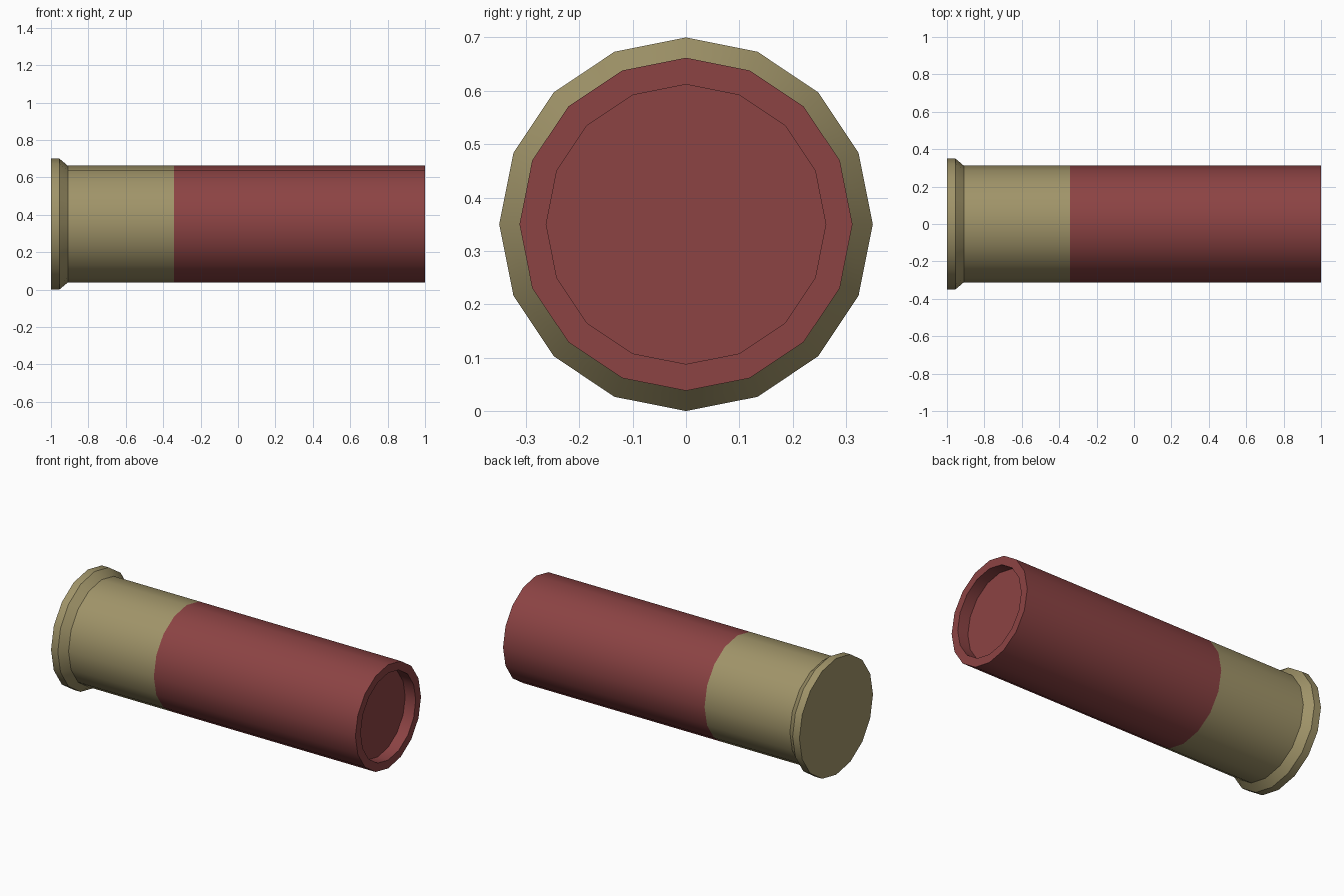
import bpy, math

if "Cube" in bpy.data.objects:
    bpy.data.objects.remove(bpy.data.objects["Cube"])

SIDES = 16
CENTRE_Z = 0.35


def material(name, color):
    m = bpy.data.materials.new(name)
    m.diffuse_color = (*color, 1.0)
    m.use_nodes = True
    m.node_tree.nodes["Principled BSDF"].inputs["Base Color"].default_value = m.diffuse_color
    return m


def lathe(name, profile, mat, cap_start=False, cap_end=False):
    """Spin (x, radius) points around the long axis."""
    verts, faces = [], []
    for x, r in profile:
        for j in range(SIDES):
            a = 2 * math.pi * j / SIDES
            verts.append((x, r * math.cos(a), CENTRE_Z + r * math.sin(a)))
    for i in range(len(profile) - 1):
        for j in range(SIDES):
            k = (j + 1) % SIDES
            p, q = i * SIDES, (i + 1) * SIDES
            faces.append((p + j, p + k, q + k, q + j))
    if cap_start:
        faces.append(tuple(reversed(range(SIDES))))
    if cap_end:
        last = (len(profile) - 1) * SIDES
        faces.append(tuple(range(last, last + SIDES)))
    mesh = bpy.data.meshes.new(name)
    mesh.from_pydata(verts, [], faces)
    mesh.materials.append(mat)
    obj = bpy.data.objects.new(name, mesh)
    bpy.context.collection.objects.link(obj)
    bpy.ops.object.select_all(action='DESELECT')
    obj.select_set(True)
    bpy.context.view_layer.objects.active = obj
    bpy.ops.object.shade_smooth_by_angle(angle=math.radians(30))
    return obj


brass = material("dull brass", (0.352, 0.296, 0.141))
red = material("dark red", (0.262, 0.056, 0.057))

# Brass base with flared, chamfered rim
lathe("brass_base",
      [(-1.0, 0.35), (-0.955, 0.35), (-0.91, 0.312), (-0.342, 0.312)],
      brass, cap_start=True)

# Red hull with a shallow recess in the open end
lathe("red_hull",
      [(-0.342, 0.312), (1.0, 0.312), (1.0, 0.262), (0.93, 0.262)],
      red, cap_end=True)
